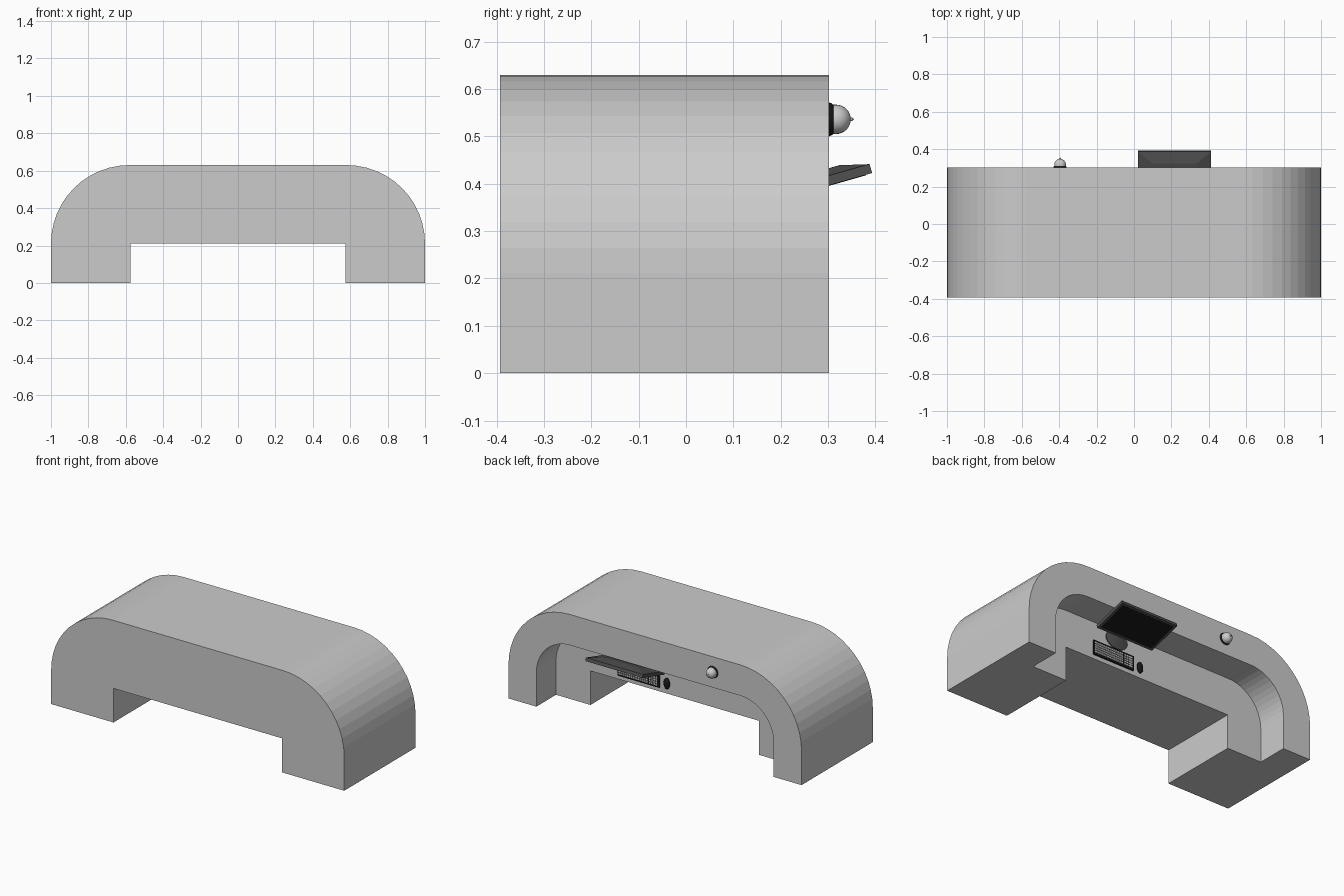
import bpy, bmesh, math
from mathutils import Matrix, Vector

if "Cube" in bpy.data.objects:
    bpy.data.objects.remove(bpy.data.objects["Cube"])


def material(name, v):
    m = bpy.data.materials.new(name)
    m.diffuse_color = (v, v, v, 1)
    m.use_nodes = True
    m.node_tree.nodes["Principled BSDF"].inputs["Base Color"].default_value = m.diffuse_color
    return m


DARK = material("dark_grey", 0.08)
BLACK = material("black", 0.01)


def finish(name, bm, mat=None, smooth=False):
    bmesh.ops.recalc_face_normals(bm, faces=bm.faces)
    me = bpy.data.meshes.new(name)
    bm.to_mesh(me)
    bm.free()
    ob = bpy.data.objects.new(name, me)
    bpy.context.collection.objects.link(ob)
    if mat:
        me.materials.append(mat)
    if smooth:
        bpy.context.view_layer.objects.active = ob
        ob.select_set(True)
        bpy.ops.object.shade_smooth_by_angle(angle=math.radians(40))
        ob.select_set(False)
    return ob


def extrude_y(name, pts, y0, y1):
    bm = bmesh.new()
    face = bm.faces.new([bm.verts.new((x, y0, z)) for x, z in pts])
    new = bmesh.ops.extrude_face_region(bm, geom=[face])["geom"]
    bmesh.ops.translate(bm, vec=(0, y1 - y0, 0),
                        verts=[v for v in new if isinstance(v, bmesh.types.BMVert)])
    return finish(name, bm)


def add_box(bm, center, size, top=(1, 1), rot=Matrix()):
    """Box, optionally tapered at its local top."""
    verts = bmesh.ops.create_cube(bm, size=1)["verts"]
    for v in verts:
        sx, sy = top if v.co.z > 0 else (1, 1)
        v.co = Vector((v.co.x * size[0] * sx, v.co.y * size[1] * sy, v.co.z * size[2]))
        v.co = rot @ (v.co + Vector(center))


def box(name, center, size, mat=None, top=(1, 1), rot=Matrix()):
    bm = bmesh.new()
    add_box(bm, center, size, top, rot)
    return finish(name, bm, mat)


def lathe_y(name, profile, x, z, mat=None, steps=24, stretch=(1, 1)):
    """Spin (radius, y) points around an axis parallel to y."""
    bm = bmesh.new()
    vs = [bm.verts.new((r, y, 0)) for r, y in profile]
    es = [bm.edges.new(p) for p in zip(vs, vs[1:])]
    bmesh.ops.spin(bm, geom=vs + es, axis=(0, 1, 0), cent=(0, 0, 0),
                   angle=math.tau, steps=steps)
    bmesh.ops.remove_doubles(bm, verts=bm.verts, dist=1e-5)
    for v in bm.verts:
        v.co = (v.co.x * stretch[0] + x, v.co.y, v.co.z * stretch[1] + z)
    return finish(name, bm, mat, True)


def arch(half, radius, spring, steps=12):
    """Rounded arch points running from right to left."""
    a = [(half - radius + radius * math.cos(t), spring + radius * math.sin(t))
         for t in (math.pi / 2 * i / steps for i in range(steps + 1))]
    return a + [(-x, z) for x, z in reversed(a)]


# Desk body with leg notch, and the recess leaving a raised counter rim
FLOOR = 0.11
notch = [(-1, 0), (-0.575, 0), (-0.575, 0.21), (0.575, 0.21), (0.575, 0), (1, 0)]
body = extrude_y("desk_body", arch(1, 0.42, 0.21) + notch, -0.393, 0.302)
cutter = extrude_y("recess_cutter", arch(0.81, 0.23, 0.21) + [(-0.81, -0.2), (0.81, -0.2)],
                   FLOOR, 0.6)
cutter.hide_render = True
cutter.hide_set(True)
mod = body.modifiers.new("recess", "BOOLEAN")
mod.operation = "DIFFERENCE"
mod.solver = "EXACT"
mod.object = cutter

# Monitor, tilted, with tapered back and a round stand
MX = 0.217
tilt = Matrix.Translation((MX, 0.286, 0.392)) @ Matrix.Rotation(math.radians(16), 4, "X")
box("monitor_panel", (0, 0, 0.01), (0.39, 0.223, 0.02), DARK, rot=tilt)
box("monitor_back", (0, 0, 0.0275), (0.385, 0.218, 0.015), DARK, (0.62, 0.45), tilt)
box("monitor_screen", (0, 0, 0), (0.36, 0.195, 0.002), BLACK, rot=tilt)
box("monitor_neck", (MX, 0.19, 0.416), (0.05, 0.16, 0.016), DARK)
lathe_y("monitor_foot", [(0, FLOOR), (0.055, FLOOR), (0.055, FLOOR + 0.005),
                         (0.03, FLOOR + 0.012), (0, FLOOR + 0.014)], MX, 0.384, DARK,
        stretch=(1.4, 1))

# Keyboard with main keys and number pad
box("keyboard", (0.242, FLOOR + 0.004, 0.28), (0.285, 0.008, 0.09), BLACK)
bm = bmesh.new()
for row in range(5):
    z = 0.252 + row * 0.014
    for col in range(18):
        x = 0.372 - col * 0.0144 - (0.008 if col > 13 else 0)
        add_box(bm, (x, FLOOR + 0.009, z), (0.011, 0.004, 0.0105))
finish("keyboard_keys", bm)

# Mouse
lathe_y("mouse", [(0.02, FLOOR), (0.02, FLOOR + 0.006), (0.014, FLOOR + 0.013), (0, FLOOR + 0.016)],
        0.052, 0.273, BLACK, stretch=(1, 1.7))

# Counter bell
BX, BZ = -0.395, 0.536
lathe_y("bell_base", [(0, 0.302), (0.036, 0.302), (0.034, 0.307), (0.031, 0.311), (0, 0.311)],
        BX, BZ, BLACK)
dome = [(0.031 * math.cos(t), 0.317 + 0.031 * math.sin(t))
        for t in (math.pi / 2 * i / 8 for i in range(9))]
lathe_y("bell_dome", [(0.031, 0.311)] + dome, BX, BZ)
lathe_y("bell_button", [(0.004, 0.345), (0.004, 0.351), (0, 0.355)], BX, BZ, steps=12)
